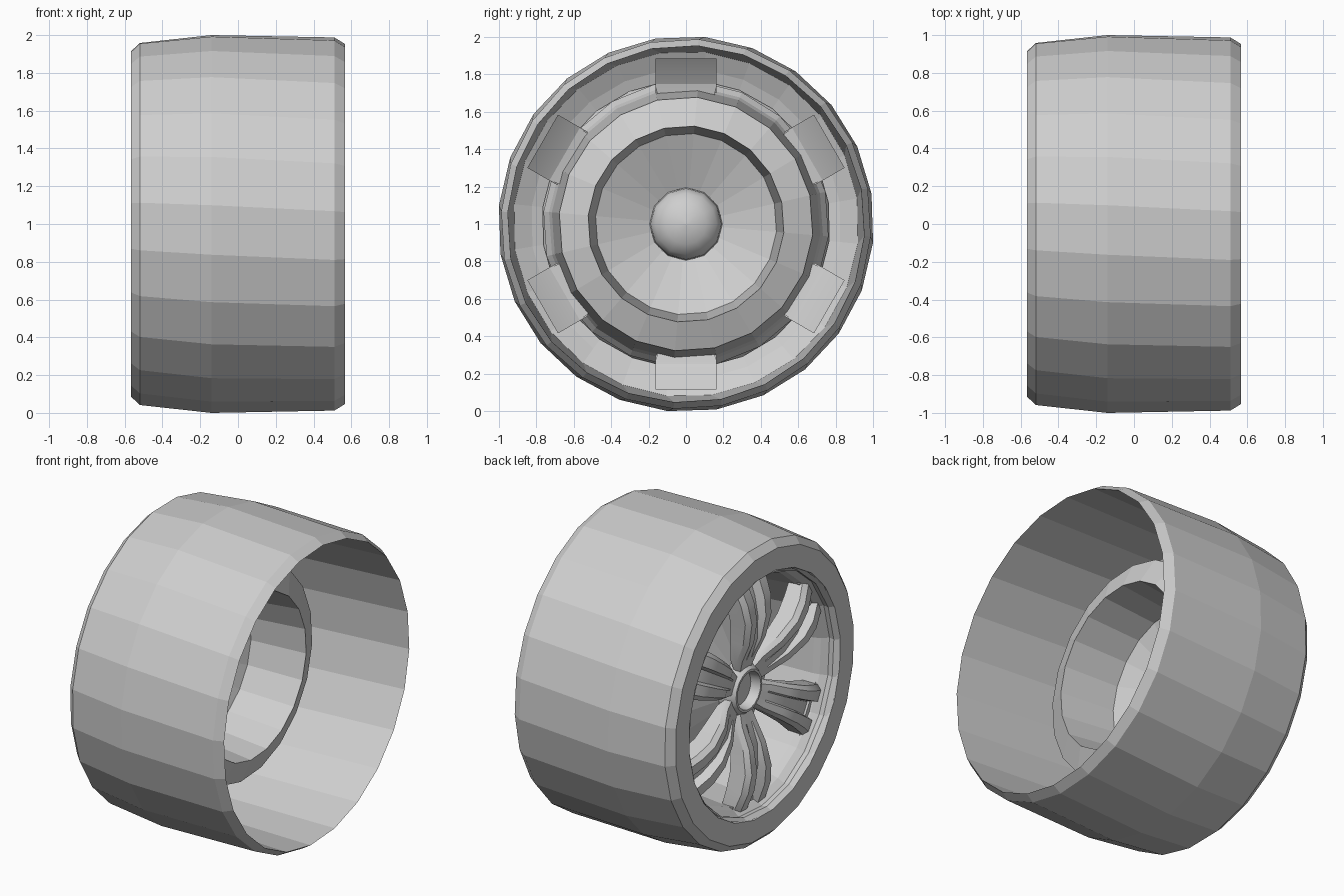
import bpy, bmesh, math
from math import sin, cos, radians, pi

cube = bpy.data.objects.get("Cube")
if cube:
    bpy.data.objects.remove(cube, do_unlink=True)

grey = bpy.data.materials.new("plain grey")
grey.use_nodes = True
colour = (0.62, 0.62, 0.62, 1)
grey.diffuse_color = colour
grey.node_tree.nodes["Principled BSDF"].inputs["Base Color"].default_value = colour


def finish(name, bm, smooth=None):
    bmesh.ops.remove_doubles(bm, verts=bm.verts, dist=0.0005)
    bmesh.ops.recalc_face_normals(bm, faces=bm.faces)
    mesh = bpy.data.meshes.new(name)
    bm.to_mesh(mesh)
    bm.free()
    mesh.materials.append(grey)
    ob = bpy.data.objects.new(name, mesh)
    ob.location.z = 1
    bpy.context.collection.objects.link(ob)
    if smooth:
        bpy.ops.object.select_all(action='DESELECT')
        ob.select_set(True)
        bpy.context.view_layer.objects.active = ob
        bpy.ops.object.shade_smooth_by_angle(angle=radians(smooth))
    return ob


def bridge(bm, rings, close_loop):
    """Join consecutive rings of equal length with quads."""
    pairs = list(zip(rings, rings[1:]))
    if close_loop:
        pairs.append((rings[-1], rings[0]))
    for a, b in pairs:
        n = len(a)
        for i in range(n):
            j = (i + 1) % n
            bm.faces.new((a[i], a[j], b[j], b[i]))


def revolve(name, profile, sides, offset=0, twist=0, closed=False, smooth=None):
    """Turn an (x, radius) profile around the axle, optionally twisted along x."""
    bm = bmesh.new()
    rings = []
    for x, r in profile:
        start = radians(offset + twist * x)
        rings.append([bm.verts.new((x, r * cos(start + 2 * pi * i / sides),
                                    r * sin(start + 2 * pi * i / sides)))
                      for i in range(sides)])
    bridge(bm, rings, closed)
    return finish(name, bm, smooth)


# Tyre: crowned tread, flat outer sidewall, open hollow inner side
tyre = [(-0.567, 0.78), (-0.567, 0.92), (-0.52, 0.965), (-0.14, 1.005),
        (0.51, 0.99), (0.567, 0.955),
        (-0.46, 0.925), (-0.51, 0.83), (-0.53, 0.77)]
revolve("tyre", tyre, 24, offset=-5.3, twist=2.7, closed=True)

# Rim: stepped lip, long barrel, shoulder, deep tapered well and sloping floor
rim = [(-0.567, 0.78), (-0.535, 0.76), (-0.50, 0.765), (-0.46, 0.735),
       (-0.42, 0.72), (0.06, 0.68), (0.125, 0.525),
       (-0.245, 0.485), (-0.37, 0.19)]
revolve("rim", rim, 20, offset=-5)

# Domed axle cap on the inner side
dome = [(-0.37, 0.195), (-0.30, 0.19), (-0.25, 0.165),
        (-0.215, 0.11), (-0.195, 0.05), (-0.19, 0.001)]
revolve("axle_cap", dome, 12, smooth=40)

# Hub with a recessed centre on the outer side
hub = [(-0.36, 0.19), (-0.42, 0.16), (-0.455, 0.135), (-0.455, 0.12),
       (-0.39, 0.11), (-0.39, 0.001)]
revolve("hub", hub, 18, smooth=30)

# Spokes: (radius, front x, half width, groove depth, thickness)
stations = [(0.13, -0.43, 0.07, 0.0, 0.03),
            (0.21, -0.455, 0.09, 0.0, 0.07),
            (0.34, -0.515, 0.105, 0.02, 0.12),
            (0.49, -0.545, 0.125, 0.05, 0.14),
            (0.61, -0.53, 0.145, 0.06, 0.14),
            (0.74, -0.48, 0.16, 0.06, 0.12),
            (0.87, -0.41, 0.163, 0.05, 0.08)]


def spoke(name, angle):
    bm = bmesh.new()
    rings = []
    for r, x, w, groove, thick in stations:
        half = [(1.0, thick), (1.0, 0.03), (0.8, 0.0), (0.36, 0.0), (0.26, groove)]
        section = half + [(-t, d) for t, d in reversed(half)]
        ring = []
        for t, d in section:
            y, z = r, t * w
            ring.append(bm.verts.new((x + min(d, thick), y * cos(angle) - z * sin(angle),
                                      y * sin(angle) + z * cos(angle))))
        rings.append(ring)
    bridge(bm, rings, False)
    bm.faces.new(rings[0])
    bm.faces.new(rings[-1])
    return finish(name, bm, 30)


# Spoke anchors: wedges that pass through the barrel into the tyre cavity
def anchor(name, angle):
    bm = bmesh.new()
    outline = [(0.70, -0.385), (0.79, -0.335), (0.885, -0.255),
               (0.885, -0.40), (0.79, -0.45), (0.70, -0.45)]
    rings = []
    for side in (-1, 1):
        w = side * 0.164
        rings.append([bm.verts.new((x, r * cos(angle) - w * sin(angle),
                                    r * sin(angle) + w * cos(angle)))
                      for r, x in outline])
    bridge(bm, rings, False)
    for ring in rings:
        bm.faces.new(ring)
    return finish(name, bm, 30)


for k in range(6):
    a = radians(30 + 60 * k)
    spoke(f"spoke_{k + 1}", a)
    anchor(f"spoke_anchor_{k + 1}", a)
